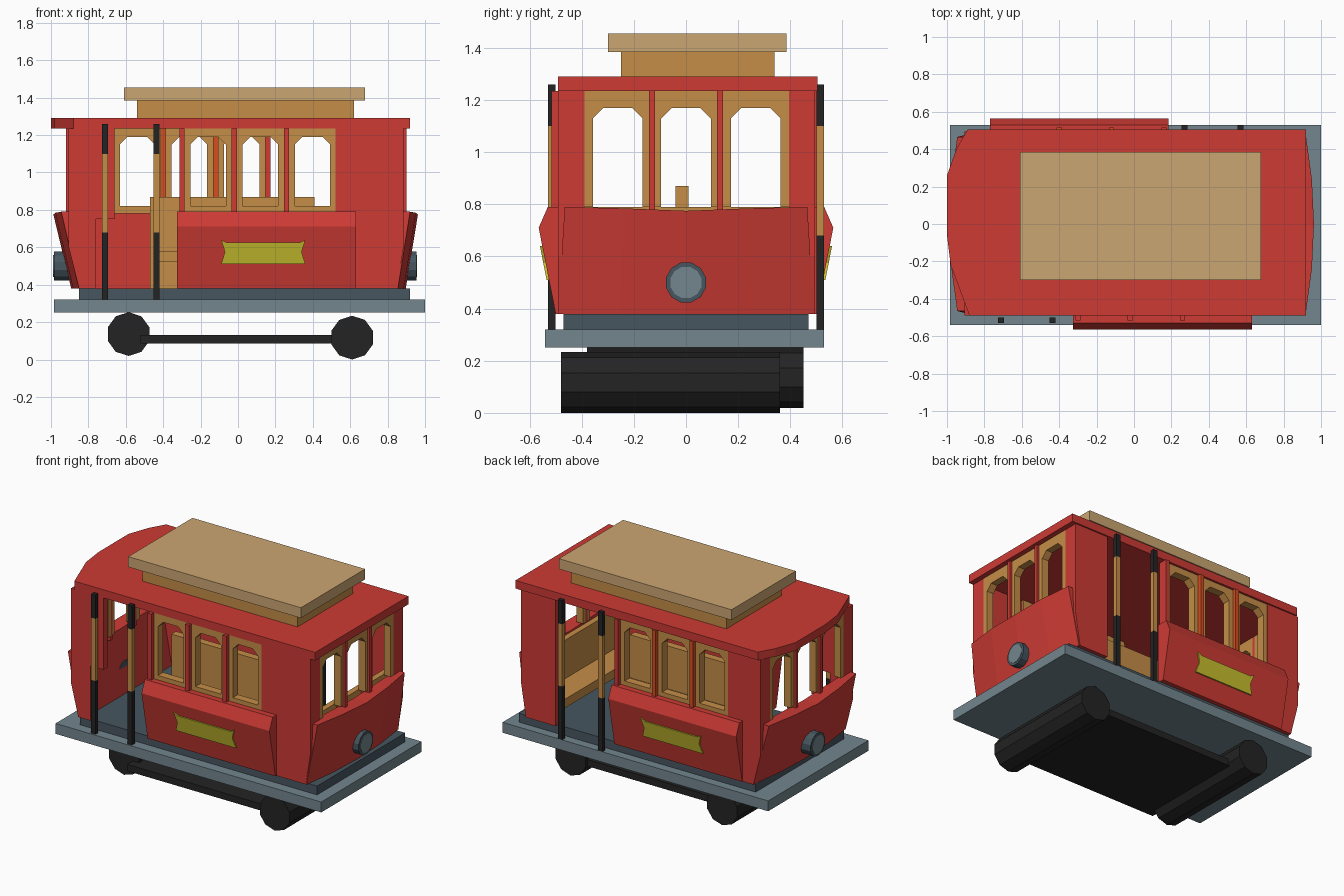
import bpy, bmesh, math
from mathutils import Vector

if "Cube" in bpy.data.objects:
    bpy.data.objects.remove(bpy.data.objects["Cube"], do_unlink=True)


def material(name, rgb):
    m = bpy.data.materials.new(name)
    m.use_nodes = True
    m.diffuse_color = (*rgb, 1)
    m.node_tree.nodes["Principled BSDF"].inputs["Base Color"].default_value = (*rgb, 1)
    return m


RED = material("red paint", (0.61, 0.043, 0.035))
ORANGE = material("orange red paint", (0.68, 0.075, 0.014))
WOOD = material("warm wood", (0.56, 0.27, 0.064))
PALE = material("pale wood", (0.6, 0.38, 0.17))
SLATE = material("slate grey", (0.17, 0.24, 0.27))
DARK = material("dark slate", (0.062, 0.094, 0.117))
BLACK = material("black iron", (0.017, 0.017, 0.017))
GOLD = material("yellow plate", (0.58, 0.515, 0.027))


def finish(name, bm, mat):
    bmesh.ops.recalc_face_normals(bm, faces=bm.faces)
    mesh = bpy.data.meshes.new(name)
    bm.to_mesh(mesh)
    bm.free()
    mesh.materials.append(mat)
    ob = bpy.data.objects.new(name, mesh)
    bpy.context.collection.objects.link(ob)
    return ob


def prism(name, pts, axis, lo, hi, mat):
    """Extrude an outline along an axis; the outline uses the other two axes in order."""
    bm = bmesh.new()

    def place(p, d):
        co = list(p)
        co.insert(axis, d)
        return bm.verts.new(co)
    a = [place(p, lo) for p in pts]
    b = [place(p, hi) for p in pts]
    bm.faces.new(a)
    bm.faces.new(b[::-1])
    for i in range(len(a)):
        j = (i + 1) % len(a)
        bm.faces.new((a[i], b[i], b[j], a[j]))
    return finish(name, bm, mat)


def box(name, x, y, z, mat):
    return prism(name, [(x[0], y[0]), (x[1], y[0]), (x[1], y[1]), (x[0], y[1])], 2, *z, mat)


def cylinder(name, centre, r, axis, lo, hi, sides, mat):
    pts = [(centre[0] + r * math.cos(math.tau * (i + 0.5) / sides),
            centre[1] + r * math.sin(math.tau * (i + 0.5) / sides)) for i in range(sides)]
    return prism(name, pts, axis, lo, hi, mat)


SILL, EAVE, FLOOR = 0.79, 1.235, 0.38


def window(name, lo, hi, axis, d, top):
    """Wooden frame with an opening that has cut upper corners."""
    w, c = 0.033, 0.04
    l, r = lo + w, hi - w
    pts = [(lo, SILL), (lo, EAVE), (hi, EAVE), (hi, SILL), (r, SILL), (r, top - c),
           (r - c, top), (l + c, top), (l, top - c), (l, SILL)]
    prism(name, pts, axis, *d, WOOD)


# Chassis, wheels and roof
box("chassis", (-0.985, 1), (-0.54, 0.53), (0.25, 0.32), SLATE)
box("floor", (-0.85, 0.92), (-0.47, 0.47), (0.32, FLOOR), DARK)
cylinder("rear_wheels", (-0.585, 0.136), 0.117, 1, -0.38, 0.45, 10, BLACK)
cylinder("front_wheels", (0.61, 0.117), 0.117, 1, -0.48, 0.36, 10, BLACK)
box("undercarriage", (-0.52, 0.54), (-0.44, 0.34), (0.085, 0.13), BLACK)
prism("roof", [(0.92, -0.49), (0.92, 0.505), (-0.89, 0.505), (-0.95, 0.4), (-1, 0.26),
               (-1, -0.06), (-0.98, -0.22), (-0.88, -0.49)], 2, EAVE, 1.29, RED)
box("roof_clerestory", (-0.54, 0.62), (-0.25, 0.34), (1.29, 1.385), WOOD)
box("roof_cap", (-0.61, 0.68), (-0.30, 0.385), (1.385, 1.455), PALE)

# Solid side walls
NEAR, FAR = (-0.49, -0.45), (0.45, 0.495)
nose = [(0.885, EAVE), (0.885, 0.6), (0.85, FLOOR)]
tail = [(-0.905, EAVE), (-0.905, 0.6), (-0.85, FLOOR)]
prism("near_front_wall", nose + [(0.52, FLOOR), (0.52, EAVE)], 1, *NEAR, RED)
prism("far_front_wall", nose + [(0.63, FLOOR), (0.63, EAVE)], 1, *FAR, RED)
prism("near_rear_wall", tail + [(-0.76, FLOOR), (-0.76, 0.75), (-0.66, 0.75), (-0.66, EAVE)],
      1, *NEAR, RED)
prism("far_rear_wall", tail + [(-0.66, FLOOR), (-0.66, EAVE)], 1, *FAR, RED)

# Flared side panels, name plates, posts, windows and grab poles; the far side is the near
# side turned half round about a point slightly behind the middle
for side, s, shift in (("near", 1, 0), ("far", -1, -0.14)):
    def X(a, b):
        return sorted((s * a + shift, s * b + shift))
    panel = [(-0.45, FLOOR), (-0.45, SILL), (-0.53, SILL), (-0.565, 0.71), (-0.5, FLOOR)]
    prism(side + "_side_panel", [(s * y, z) for y, z in panel], 0, *X(-0.325, 0.63), RED)
    # Plate with notched ends, leaning with the panel
    plate = [(-0.09, 0.64), (-0.06, 0.625), (0.33, 0.625), (0.36, 0.64), (0.34, 0.575),
             (0.36, 0.51), (-0.09, 0.51), (-0.07, 0.575)]
    ob = prism(side + "_name_plate", [(s * x + shift, z) for x, z in plate], 1,
               -0.009 * s, 0, GOLD)
    for v in ob.data.vertices:
        v.co.y -= s * (0.5 + (v.co.z - FLOOR) * 0.197)
    for i in range(3):
        x = -0.30 + i * 0.28
        mat = ORANGE if s < 0 and i > 0 else RED
        box(side + "_window_post", X(x - 0.014, x + 0.014),
            sorted((-0.515 * s, -0.45 * s)), (SILL, EAVE), mat)
        w = X(x + 0.012, min(x + 0.268, 0.525))
        d = sorted((-0.49 * s, -0.435 * s))
        window(side + "_window_frame", *w, 1, d, 1.19)
        box(side + "_window_sill", w, d, (SILL - 0.01, 0.82), WOOD)
    for x in ((-0.71, -0.437) if s > 0 else (0.57, 0.27)):
        for part, z, mat in (("foot", (0.32, 0.68), BLACK), ("grip", (0.68, 1.1), WOOD),
                             ("head", (1.1, 1.26), BLACK)):
            box(side + "_pole_" + part, (x - 0.016, x + 0.016),
                sorted((-0.5 * s, -0.53 * s)), z, mat)

# Bowed end panels, end windows, corners and lamps
for end, s, wall, top, low in (("front", 1, 0.885, 0.92, 0.855), ("rear", -1, 0.905, 0.945, 0.85)):
    bm = bmesh.new()
    rows = []
    for y in (-0.49, -0.25, 0, 0.25, 0.49):
        bow = 0.042 * (1 - (y / 0.49) ** 2)
        z = 0.775 + 0.015 * min(1, abs(y) / 0.4)
        yt = y * 0.95
        loop = [(low + bow, y, FLOOR), (top + bow, yt, z), (top - 0.06, yt, z),
                (low - 0.04, y, FLOOR)]
        rows.append([bm.verts.new((s * a, b, c)) for a, b, c in loop])
    for p, q in zip(rows, rows[1:]):
        for i in range(4):
            j = (i + 1) % 4
            bm.faces.new((p[i], p[j], q[j], q[i]))
    bm.faces.new(rows[0])
    bm.faces.new(rows[-1])
    finish(end + "_end_panel", bm, RED)
    depth = sorted((s * wall, s * (wall - 0.05)))
    for y in (-0.49, 0.395):
        box(end + "_corner", depth, (y, y + 0.1), (0.7, EAVE), RED)
    for y in (-0.13, 0.13):
        box(end + "_window_post", sorted((s * (wall + 0.015), s * (wall - 0.05))),
            (y - 0.012, y + 0.012), (0.76, EAVE), RED)
    for y in (-0.262, 0, 0.268):
        window(end + "_window_frame", y - 0.128, y + 0.128, 0, depth, 1.17)
    tip = 0.955 if s > 0 else 0.985
    cylinder(end + "_lamp", (0, 0.5), 0.079, 0, *sorted((s * 0.84, s * tip)), 12, DARK)
    cylinder(end + "_lamp_lens", (0, 0.5), 0.062, 0,
             *sorted((s * (tip - 0.01), s * (tip + 0.003))), 12, SLATE)

# Central long bench and the cross bench at the front end
box("bench_back", (-0.47, 0.41), (-0.04, 0.01), (FLOOR, 0.87), WOOD)
box("bench_seat", (-0.45, 0.41), (-0.22, 0.19), (0.52, 0.58), WOOD)
box("bench_base", (-0.42, 0.39), (-0.14, 0.11), (FLOOR, 0.52), WOOD)
box("cross_bench_back", (0.79, 0.83), (-0.44, 0.44), (0.5, 0.79), WOOD)
box("cross_bench_seat", (0.62, 0.8), (-0.44, 0.44), (0.47, 0.53), WOOD)
